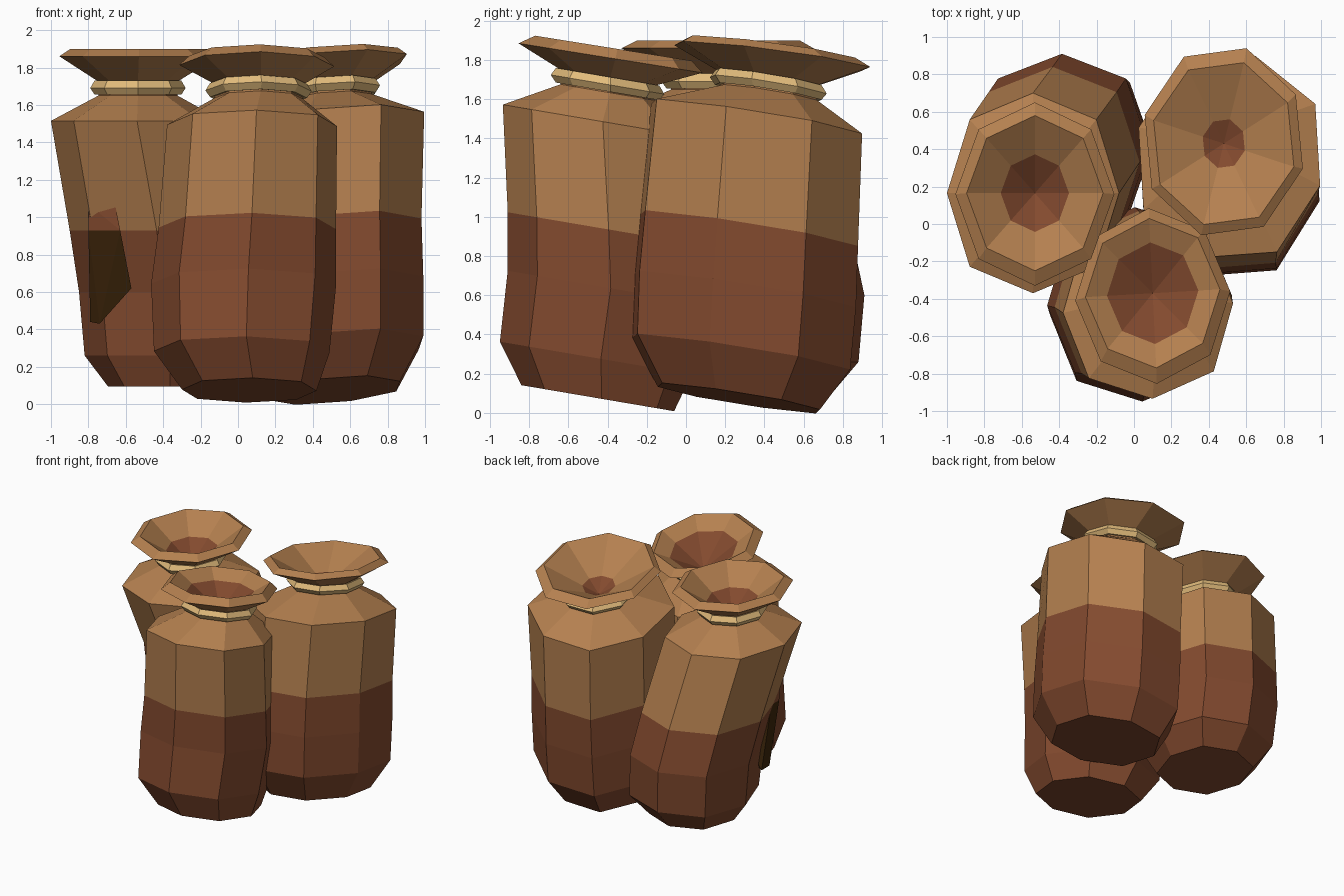
import bpy, bmesh, math

if "Cube" in bpy.data.objects:
    bpy.data.objects.remove(bpy.data.objects["Cube"])

def material(name, rgb):
    m = bpy.data.materials.new(name)
    m.diffuse_color = (*rgb, 1)
    m.use_nodes = True
    m.node_tree.nodes["Principled BSDF"].inputs["Base Color"].default_value = m.diffuse_color
    return m

TAN = material("tan_cloth", (0.46, 0.217, 0.079))
BROWN = material("brown_cloth", (0.228, 0.069, 0.028))
ROPE = material("straw_rope", (0.76, 0.50, 0.20))
DARK = material("dark_patch", (0.045, 0.018, 0.003))
SIDES = 8
TIP_Z = 1.63

def finish(bm, name, mats):
    bmesh.ops.recalc_face_normals(bm, faces=bm.faces)
    me = bpy.data.meshes.new(name)
    bm.to_mesh(me)
    bm.free()
    for m in mats:
        me.materials.append(m)
    ob = bpy.data.objects.new(name, me)
    bpy.context.collection.objects.link(ob)
    return ob

def ring(bm, spec, slope, phase, bulge=1.0):
    """Elliptical eight-sided ring on a sloping plane; bulge pushes the diagonals out."""
    cx, cy, cz, rx, ry = spec
    out = []
    for i in range(SIDES):
        a = math.radians(phase) + math.tau * i / SIDES
        s = bulge if i % 2 else 1.0
        dx, dy = s * rx * math.cos(a), s * ry * math.sin(a)
        out.append(bm.verts.new((cx + dx, cy + dy, cz + slope[0] * dx + slope[1] * dy)))
    return out

def bridge(bm, a, b, mat):
    for i in range(SIDES):
        j = (i + 1) % SIDES
        bm.faces.new((a[i], a[j], b[j], b[i])).material_index = mat

def sack(name, body, rope, rim, lip, wet, slope, rim_slope, phase):
    x, y, z, rx, ry = rope
    # cloth body: base, lower bend, belly, colour line, shoulder, neck, flare, funnel
    low_neck = (x, y, z - 0.04, rx * 0.83, ry * 0.83)
    top_neck = (x, y, z + 0.035, rx * 0.83, ry * 0.83)
    lx, ly, lz, lrx, lry = lip
    inner = (lx, ly, TIP_Z + (lz - TIP_Z) * wet, lrx * wet, lry * wet)
    bm = bmesh.new()
    rings = [ring(bm, r, slope, phase, 1.04) for r in body]
    rings += [ring(bm, r, slope, phase) for r in (low_neck, top_neck)]
    rings += [ring(bm, r, rim_slope, phase) for r in (rim, lip, inner)]
    bm.faces.new(rings[0]).material_index = 1
    for k in range(len(rings) - 1):
        bridge(bm, rings[k], rings[k + 1], 1 if k < 3 else 0)
    tip = bm.verts.new((lx, ly, TIP_Z))
    for i in range(SIDES):
        bm.faces.new((rings[-1][i], rings[-1][(i + 1) % SIDES], tip)).material_index = 1
    finish(bm, name, [TAN, BROWN])
    # rope tie around the neck
    bm = bmesh.new()
    loops = [ring(bm, (x, y, z + dz, rx * s, ry * s), slope, phase)
             for dz, s in ((-0.035, 0.91), (0, 1), (0.04, 0.91), (0.03, 0.8), (-0.03, 0.8))]
    for k in range(5):
        bridge(bm, loops[k], loops[(k + 1) % 5], 0)
    finish(bm, name + "_rope", [ROPE])

sack("left_sack",
     [(-.365, .38, .095, .33, .36), (-.36, .41, .26, .46, .47), (-.385, .41, .60, .465, .50),
      (-.435, .33, .93, .465, .51), (-.54, .165, 1.515, .46, .535)],
     (-.535, .165, 1.69, .255, .29), (-.53, .16, 1.86, .425, .49), (-.53, .165, 1.90, .365, .415),
     0.5, (0, 0), (0, 0), 0)

sack("front_sack",
     [(.06, -.45, .075, .36, .39), (.02, -.46, .28, .47, .49), (.03, -.41, .64, .495, .50),
      (.05, -.42, .94, .475, .49), (.075, -.45, 1.49, .455, .485)],
     (.11, -.40, 1.675, .285, .29), (.10, -.385, 1.81, .415, .47), (.10, -.37, 1.86, .36, .40),
     0.68, (0, -.17), (0, -.16), 3)

sack("right_sack",
     [(.50, .27, .075, .38, .43), (.51, .28, .30, .50, .58), (.51, .30, .62, .50, .59),
      (.51, .32, .93, .49, .58), (.51, .36, 1.50, .505, .56)],
     (.49, .42, 1.67, .28, .31), (.48, .44, 1.82, .44, .52), (.48, .43, 1.86, .39, .45),
     0.3, (.08, -.16), (.08, -.13), -16)

def patch(name, outline, back, mat):
    """Small convex lump standing proud of the left sack."""
    bm = bmesh.new()
    for x, y, z in outline:
        bm.verts.new((x, y, z))
        bm.verts.new((x, y + back, z))
    bmesh.ops.convex_hull(bm, input=bm.verts)
    bmesh.ops.dissolve_limit(bm, angle_limit=0.02, verts=bm.verts, edges=bm.edges)
    finish(bm, name, [mat])

patch("patch_top", [(-.80, -.07, 1.07), (-.66, -.14, 1.08), (-.63, -.15, .93), (-.80, -.05, .93)], .10, BROWN)
patch("patch_hole", [(-.80, -.05, .93), (-.63, -.15, .93), (-.57, -.05, .62),
                     (-.74, .02, .43), (-.79, .06, .44)], .10, DARK)
